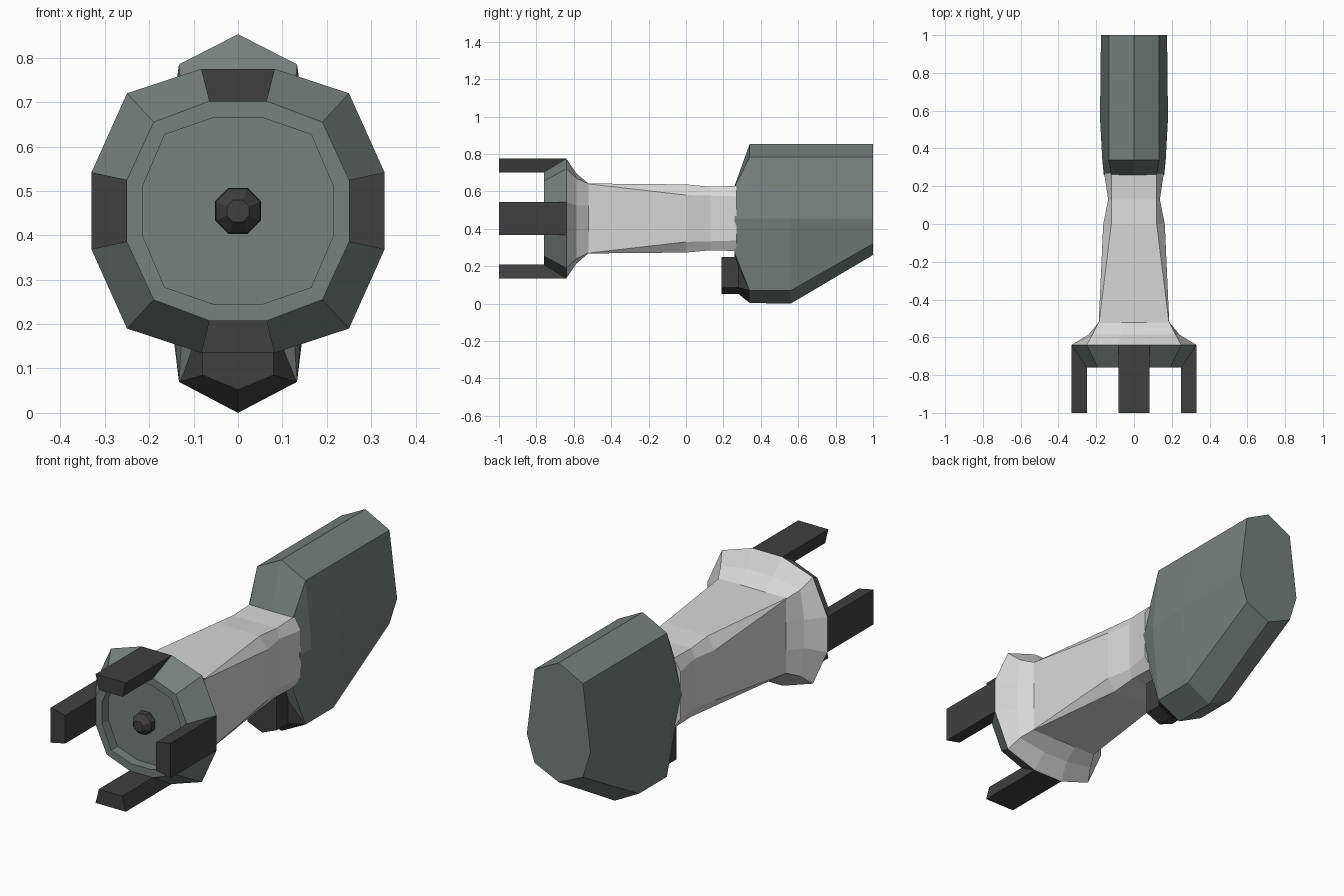
import bpy, bmesh, math

if "Cube" in bpy.data.objects:
    bpy.data.objects.remove(bpy.data.objects["Cube"])

ZC = 0.455  # height of the barrel axis


def material(name, r, g, b):
    m = bpy.data.materials.new(name)
    m.diffuse_color = (r, g, b, 1)
    m.use_nodes = True
    m.node_tree.nodes["Principled BSDF"].inputs["Base Color"].default_value = m.diffuse_color
    return m


SLATE = material("slate grey", 0.185, 0.215, 0.205)
LIGHT = material("light grey", 0.68, 0.68, 0.68)
DARK = material("charcoal", 0.050, 0.050, 0.050)


def loft(name, sections, mats, rule=None):
    """Skin a list of (y, [(x, z), ...]) rings and cap both ends."""
    bm = bmesh.new()
    rings = [[bm.verts.new((x, y, z)) for x, z in pts] for y, pts in sections]
    for a, b in zip(rings, rings[1:]):
        n = len(a)
        for i in range(n):
            j = (i + 1) % n
            bm.faces.new((a[i], a[j], b[j], b[i]))
    bm.faces.new(rings[0])
    bm.faces.new(rings[-1])
    bmesh.ops.recalc_face_normals(bm, faces=bm.faces)
    if rule:
        for f in bm.faces:
            f.material_index = rule(f.calc_center_median())
    me = bpy.data.meshes.new(name)
    bm.to_mesh(me)
    bm.free()
    for m in mats:
        me.materials.append(m)
    ob = bpy.data.objects.new(name, me)
    bpy.context.collection.objects.link(ob)
    return ob


def quad_ring(q):
    """Mirror first-quadrant points (top to side) into a full ring about the axis."""
    half = q + [(x, -z) for x, z in reversed(q)]
    full = half + [(-x, z) for x, z in reversed(half)]
    return [(x, z + ZC) for x, z in full]


def side_ring(h):
    """Mirror right-hand points, first and last lying on x = 0."""
    return h + [(-x, z) for x, z in reversed(h[1:-1])]


# Muzzle head: recessed disc, slate bevel, light collar behind
outer = quad_ring([(.083, .32), (.25, .265), (.33, .087)])
rim = quad_ring([(.065, .247), (.19, .20), (.25, .07)])
recess = quad_ring([(.055, .21), (.165, .172), (.215, .055)])
collar = quad_ring([(.07, .24), (.22, .215), (.24, .07)])
neck = quad_ring([(.07, .185), (.187, .185), (.187, .07)])
loft("muzzle_head", [(-.71, recess), (-.76, recess), (-.76, rim), (-.64, outer),
                     (-.585, collar), (-.52, neck)], [SLATE, LIGHT],
     lambda c: 1 if c.y > -.64 else 0)

# Four prongs around the muzzle
for sign, label in ((1, "upper"), (-1, "lower")):
    p = [(-.083, ZC + sign * .32), (.083, ZC + sign * .32),
         (.065, ZC + sign * .247), (-.065, ZC + sign * .247)]
    loft(label + "_prong", [(-1, p), (-.64, p)], [DARK])
for sign, label in ((1, "right"), (-1, "left")):
    p = [(sign * .33, ZC + .087), (sign * .33, ZC - .087),
         (sign * .25, ZC - .07), (sign * .25, ZC + .07)]
    loft(label + "_prong", [(-1, p), (-.64, p)], [DARK])


# Rounded emitter nub in the recess
def circle(r):
    return [(r * math.cos(math.radians(22.5 + 45 * i)),
             ZC + r * math.sin(math.radians(22.5 + 45 * i))) for i in range(8)]


loft("emitter_nub", [(-.70, circle(.035)), (-.725, circle(.056)), (-.755, circle(.054)),
                     (-.785, circle(.027))], [DARK])

# Tapering barrel body, square at the head and chamfered at the rear
loft("barrel_body", [
    (-.53, quad_ring([(.186, .187), (.187, .186)])),
    (0, quad_ring([(.12, .182), (.163, .125)])),
    (.13, quad_ring([(.12, .170), (.137, .122)])),
    (.27, quad_ring([(.12, .174), (.158, .118)])),
], [LIGHT])

# Rear housing
top = [(0, .853), (.133, .785)]
loft("rear_housing", [
    (.26, side_ring([(0, .63), (.12, .625), (.16, .455), (.12, .27), (0, .25)])),
    (.34, side_ring(top + [(.168, .455), (.133, .07), (0, .003)])),
    (.56, side_ring(top + [(.18, .455), (.133, .07), (0, 0)])),
    (1, side_ring(top + [(.175, .455), (.133, .32), (0, .26)])),
], [SLATE])

# Dark foot below the neck, flaring into the housing's keel
foot = side_ring([(0, .25), (.08, .25), (.08, .085), (0, .052)])
keel = side_ring([(0, .09), (.13, .09), (.133, .07), (0, .003)])
loft("lower_foot", [(.19, foot), (.28, foot), (.341, keel)], [DARK])
